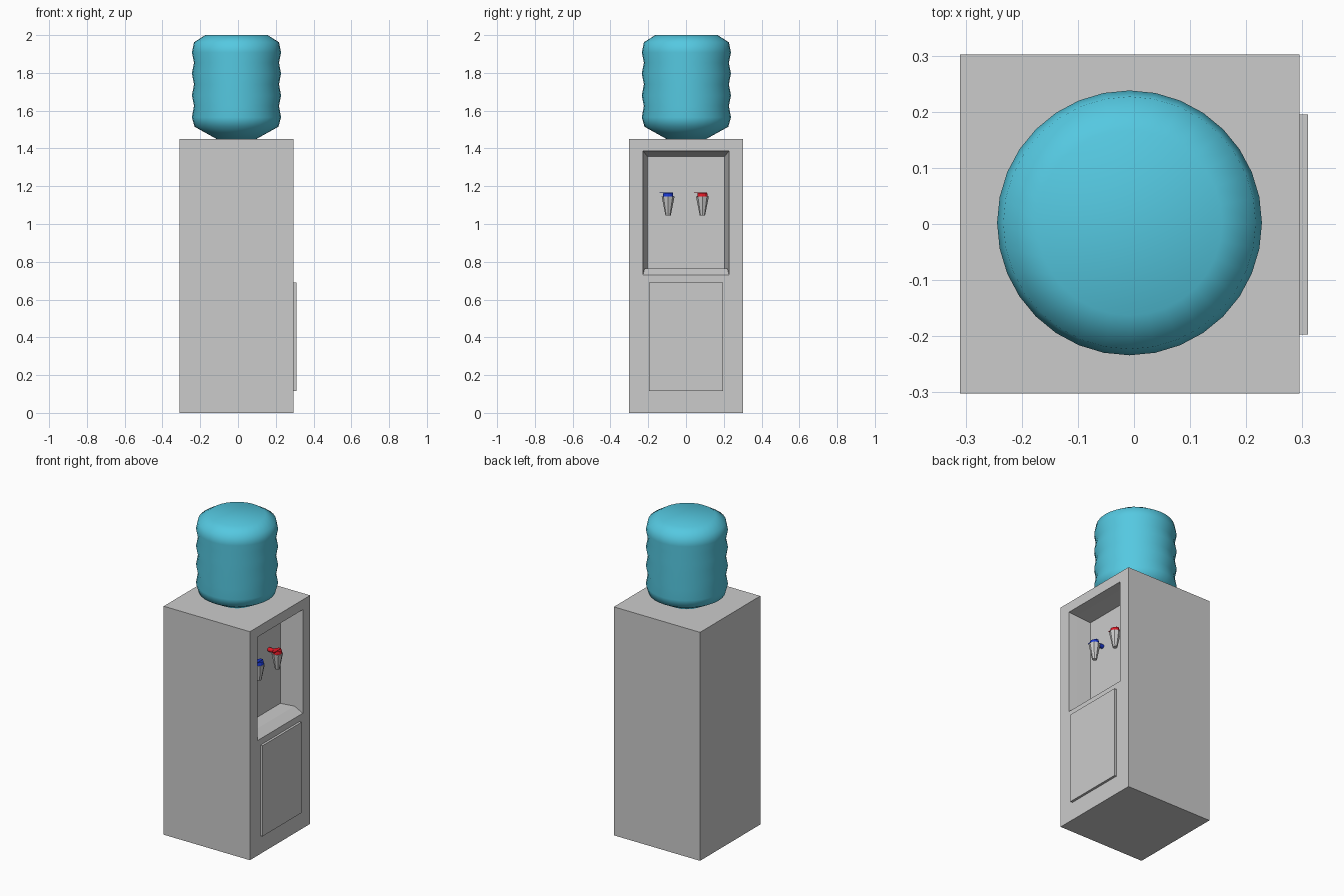
import bpy, bmesh, math
from mathutils import Matrix

if "Cube" in bpy.data.objects:
    bpy.data.objects.remove(bpy.data.objects["Cube"])


def material(name, rgb):
    m = bpy.data.materials.new(name)
    m.diffuse_color = (*rgb, 1)
    m.use_nodes = True
    m.node_tree.nodes["Principled BSDF"].inputs["Base Color"].default_value = m.diffuse_color
    return m


def finish(name, bm, mat=None, smooth=None):
    bmesh.ops.recalc_face_normals(bm, faces=bm.faces)
    me = bpy.data.meshes.new(name)
    bm.to_mesh(me)
    bm.free()
    ob = bpy.data.objects.new(name, me)
    bpy.context.collection.objects.link(ob)
    if mat:
        me.materials.append(mat)
    if smooth == "all":
        for p in me.polygons:
            p.use_smooth = True
    return ob


def skin(loops):
    """Bridge successive closed loops and cap both ends."""
    bm = bmesh.new()
    rings = [[bm.verts.new(p) for p in loop] for loop in loops]
    for a, b in zip(rings, rings[1:]):
        n = len(a)
        for i in range(n):
            j = (i + 1) % n
            bm.faces.new((a[i], a[j], b[j], b[i]))
    bm.faces.new(rings[0])
    bm.faces.new(rings[-1])
    return bm


def rect(x, half, z0, z1):
    return [(x, -half, z0), (x, half, z0), (x, half, z1), (x, -half, z1)]


def ring(cx, cy, z, r, n):
    return [(cx + r * math.cos(2 * math.pi * i / n),
             cy + r * math.sin(2 * math.pi * i / n), z) for i in range(n)]


def box(name, x0, x1, y0, y1, z0, z1, mat=None):
    loops = [[(x, y0, z0), (x, y1, z0), (x, y1, z1), (x, y0, z1)] for x in (x0, x1)]
    return finish(name, skin(loops), mat)


cyan = material("bottle_blue", (0.09, 0.58, 0.75))
red = material("hot_red", (0.75, 0.01, 0.02))
blue = material("cold_blue", (0.01, 0.04, 0.65))

# Cabinet: rectangles from the back, round the front rim and into the recess
finish("cabinet", skin([
    rect(-0.31, 0.302, 0.0, 1.45),
    rect(0.295, 0.302, 0.0, 1.45),
    rect(0.295, 0.228, 0.73, 1.387),
    rect(0.243, 0.219, 0.765, 1.376),
    rect(0.155, 0.204, 0.765, 1.357)]))

# Lower door panel
box("door_panel", 0.29, 0.31, -0.197, 0.195, 0.115, 0.69)

# Ribbed bottle
profile = [(0.105, 1.45), (0.222, 1.515), (0.236, 1.565), (0.225, 1.625),
           (0.236, 1.68), (0.225, 1.74), (0.236, 1.797), (0.225, 1.853),
           (0.236, 1.908), (0.225, 1.962), (0.165, 2.0)]
finish("bottle", skin([ring(-0.008, 0.002, z, r, 32) for r, z in profile]), cyan, "all")

# Taps: tapered nozzle, coloured cap, connector to the back wall, side lever
TX = 0.215
for side, y, mat in (("cold", -0.095, blue), ("hot", 0.087, red)):
    finish(side + "_nozzle", skin([ring(TX, y, 1.045, 0.014, 8),
                                   ring(TX, y, 1.145, 0.034, 8)]))
    finish(side + "_cap", skin([ring(TX, y, 1.145, 0.028, 12),
                                ring(TX, y, 1.165, 0.025, 12)]), mat)
    bm = bmesh.new()
    bmesh.ops.create_cone(bm, cap_ends=True, segments=12, radius1=0.013,
                          radius2=0.013, depth=0.065,
                          matrix=Matrix.Translation((0.184, y, 1.152))
                          @ Matrix.Rotation(math.pi / 2, 4, 'Y'))
    finish(side + "_connector", bm, mat)
    box(side + "_lever", TX - 0.01, TX + 0.01, y - 0.045, y + 0.025, 1.163, 1.168, mat)
